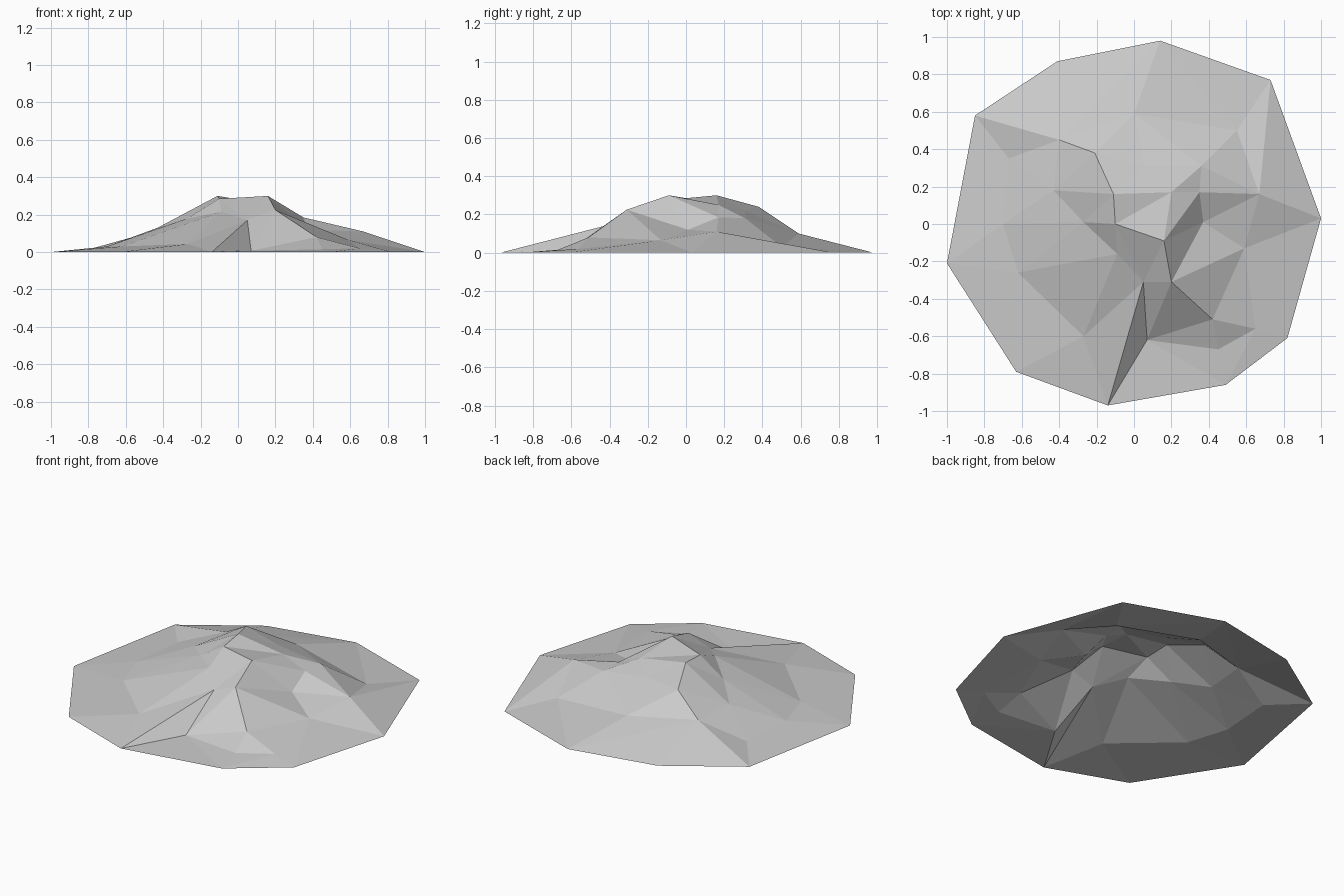
import bpy
import bmesh
from mathutils import Vector
from mathutils.geometry import delaunay_2d_cdt

cube = bpy.data.objects.get("Cube")
if cube:
    bpy.data.objects.remove(cube, do_unlink=True)

# Ten-sided outline resting on the ground, clockwise from the back
rim = {
    "rim_back": (.14, .98), "rim_back_left": (.73, .77),
    "rim_left": (1, .03), "rim_front_left": (.82, -.61),
    "rim_front_inner": (.49, -.86), "rim_front": (-.14, -.97),
    "rim_front_right": (-.63, -.79), "rim_right": (-1, -.21),
    "rim_back_right": (-.85, .58), "rim_back_inner": (-.41, .87),
}

# Ridge line and hollow around the top
crest = {
    "peak_back": (-.11, .16, .3), "saddle": (-.1, 0, .285),
    "peak_front": (.16, -.09, .3), "hollow": (.2, .17, .25),
    "shoulder_back": (-.21, .38, .24), "shoulder_front": (.2, -.31, .225),
    "crest_back": (.06, .31, .22), "brow": (-.09, -.16, .215),
}

# Middle of the slopes
slope = {
    "spur_front": (.05, -.31, .17), "spur_right": (-.27, .01, .18),
    "ledge_right": (-.43, .18, .13), "ridge_right": (-.4, .45, .125),
    "slope_back": (0, .59, .1), "knob_back": (.36, .31, .18),
    "knob_left": (.35, .17, .185), "gully_left": (.37, .01, .12),
    "ridge_left": (.67, .16, .11), "ledge_left": (.59, -.13, .065),
    "ledge_front": (.42, -.51, .08),
}

# Shallow ground near the rim
foot = {
    "foot_right": (-.67, .35, .025), "foot_side": (-.7, 0, .03),
    "foot_corner": (-.62, -.26, .03), "foot_front": (-.27, -.6, .043),
    "gully_front": (.07, -.62, .007), "foot_inner": (.45, -.67, .015),
    "foot_left": (.65, -.56, .02), "foot_back": (.55, .5, .03),
}

# Folds that must stay as edges
folds = [
    "rim_front spur_front gully_front rim_front",
    "gully_front shoulder_front spur_front saddle peak_front shoulder_front",
    "shoulder_front ledge_front gully_front foot_inner foot_left ledge_front",
    "shoulder_front ledge_left ledge_front foot_inner",
    "shoulder_front gully_left ledge_left",
    "peak_front gully_left knob_left peak_front hollow saddle peak_back hollow",
    "hollow knob_left ridge_left gully_left",
    "hollow knob_back ridge_left rim_left",
    "peak_back shoulder_back ridge_right rim_back_right foot_right ridge_right",
    "rim_back ridge_right",
    "shoulder_back slope_back rim_back",
    "peak_back ledge_right spur_right saddle",
    "spur_right brow spur_front foot_front rim_front",
    "spur_right foot_corner foot_front",
    "peak_back crest_back slope_back",
    "hollow crest_back",
]


def build_terrain(name, material):
    points = {key: (x, y, 0) for key, (x, y) in rim.items()}
    points.update(crest | slope | foot)
    keys = list(points)
    outline = list(rim)
    lines = [" ".join(outline + outline[:1])] + folds
    edges = set()
    for line in lines:
        chain = [keys.index(key) for key in line.split()]
        edges |= {tuple(sorted(pair)) for pair in zip(chain, chain[1:])}

    # Triangulate the plan, then lift each point to its height
    flat = [Vector(p[:2]) for p in points.values()]
    plan, _, faces, origin, _, _ = delaunay_2d_cdt(flat, sorted(edges), [], 0, 1e-5)
    heights = [p[2] for p in points.values()]
    bm = bmesh.new()
    verts = []
    for p, source in zip(plan, origin):
        nearest = min(range(len(flat)), key=lambda i: (flat[i] - p).length)
        index = source[0] if source else nearest
        verts.append(bm.verts.new((p.x, p.y, heights[index])))
    for face in faces:
        bm.faces.new([verts[i] for i in face])
    for face in bm.faces:
        face.normal_update()
        if face.normal.z < 0:
            face.normal_flip()

    mesh = bpy.data.meshes.new(name)
    bm.to_mesh(mesh)
    bm.free()
    mesh.materials.append(material)
    obj = bpy.data.objects.new(name, mesh)
    bpy.context.collection.objects.link(obj)
    return obj


# Single stone grey
stone = bpy.data.materials.new("stone_grey")
stone.use_nodes = True
grey = (.6, .6, .6, 1)
stone.diffuse_color = grey
stone.node_tree.nodes["Principled BSDF"].inputs["Base Color"].default_value = grey

build_terrain("rocky_mound", stone)
